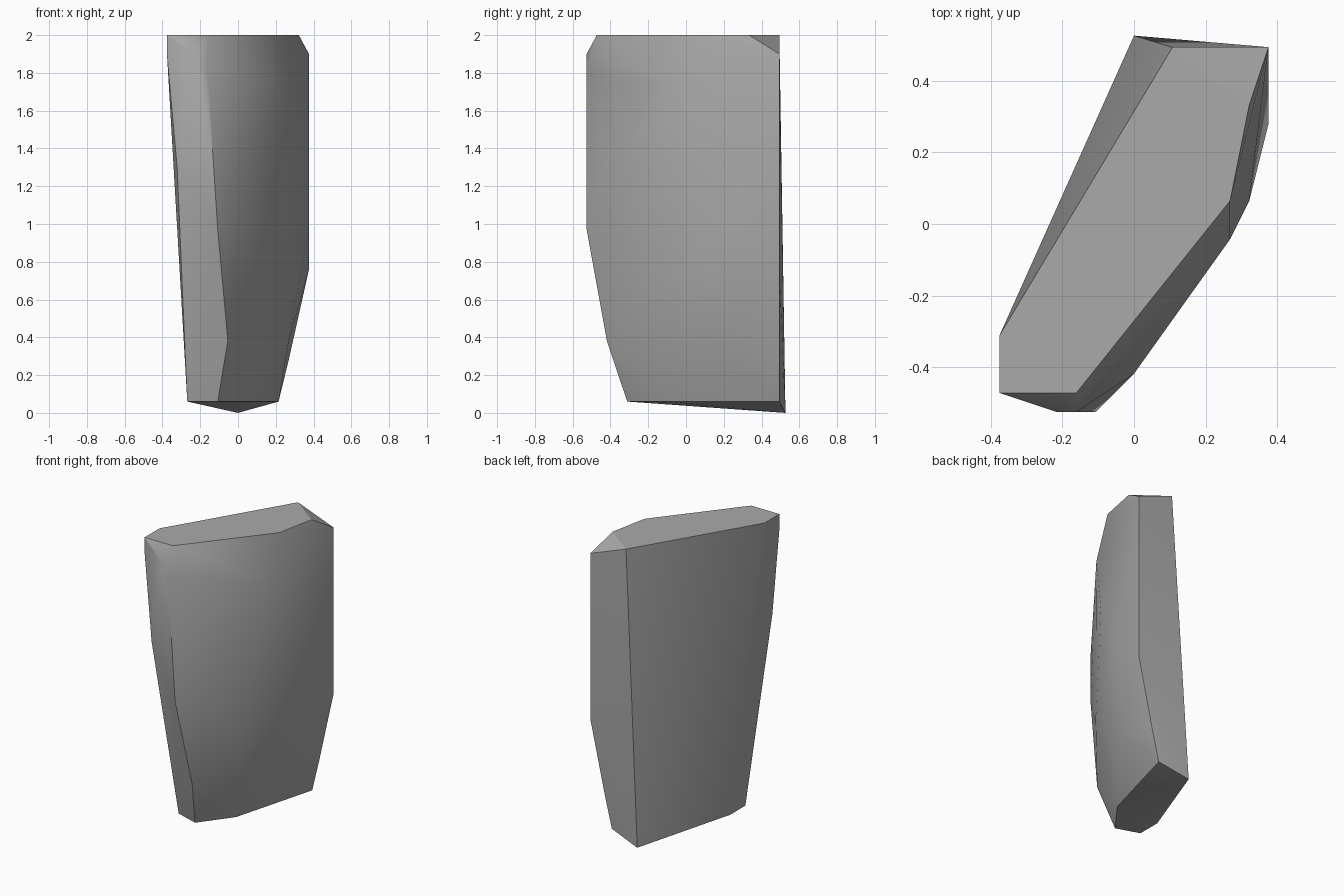
import bpy
import bmesh
import math

default_cube = bpy.data.objects.get("Cube")
if default_cube:
    bpy.data.objects.remove(default_cube, do_unlink=True)

STEP = 0.0537      # horizontal spacing of the corner grid
SHIFT_Y = 0.011    # keeps the stone centred front to back


def stone_material(name, value):
    material = bpy.data.materials.new(name)
    material.use_nodes = True
    colour = (value, value, value, 1.0)
    material.diffuse_color = colour
    shader = next(node for node in material.node_tree.nodes
                  if node.type == "BSDF_PRINCIPLED")
    shader.inputs["Base Color"].default_value = colour
    shader.inputs["Roughness"].default_value = 0.8
    return material


def hull_from_rings(name, rings, material):
    """Wrap a faceted stone around corner points grouped by height."""
    bm = bmesh.new()
    for height, corners in rings:
        for i, j in corners:
            bm.verts.new((i * STEP, j * STEP + SHIFT_Y, height))
    result = bmesh.ops.convex_hull(bm, input=bm.verts[:])
    inside = {v for v in result["geom_interior"] + result["geom_unused"]
              if isinstance(v, bmesh.types.BMVert)}
    bmesh.ops.delete(bm, geom=list(inside), context="VERTS")
    bmesh.ops.dissolve_limit(bm, angle_limit=math.radians(0.5),
                             verts=bm.verts[:], edges=bm.edges[:])
    bmesh.ops.recalc_face_normals(bm, faces=bm.faces[:])
    mesh = bpy.data.meshes.new(name)
    bm.to_mesh(mesh)
    bm.free()
    mesh.materials.append(material)
    stone = bpy.data.objects.new(name, mesh)
    bpy.context.collection.objects.link(stone)
    return stone


# Flat top, chipped upper corners, bulging front and tapered foot
top_ring = [(-7, -6), (-7, -9), (-3, -9), (5, 1), (6, 6), (2, 9)]
chipped_corners = [(-7, -9), (-4, -10), (7, 9)]
front_crest = [(2.0, [(-3, -9)]), (1.8, [(-3, -10)]), (1.71, [(5, -1)])]
bulge = [
    (1.3, [(-6, -9), (0, -8), (6, 1)]),
    (0.97, [(-2, -10), (0, -8), (7, 5)]),
    (0.76, [(7, 9)]),
    (0.65, [(3, -3.5)]),
    (0.38, [(-1, -8), (5, 3)]),
    (0.28, [(5, 9)]),
]
foot_ring = [(-5, -5), (-5, -2), (-2, -6), (1, -2), (4, 9)]
lowest_tip = [(0, 9.6)]

rings = [(2.0, top_ring), (1.9, chipped_corners)] + front_crest + bulge
rings += [(0.06, foot_ring), (0.0, lowest_tip)]

grey_stone = stone_material("grey stone", 0.4)
slab = hull_from_rings("stone_slab", rings, grey_stone)

# Soft shading across the shallow facets, crisp main edges
bpy.ops.object.select_all(action="DESELECT")
slab.select_set(True)
bpy.context.view_layer.objects.active = slab
bpy.ops.object.shade_smooth_by_angle(angle=math.radians(30))
